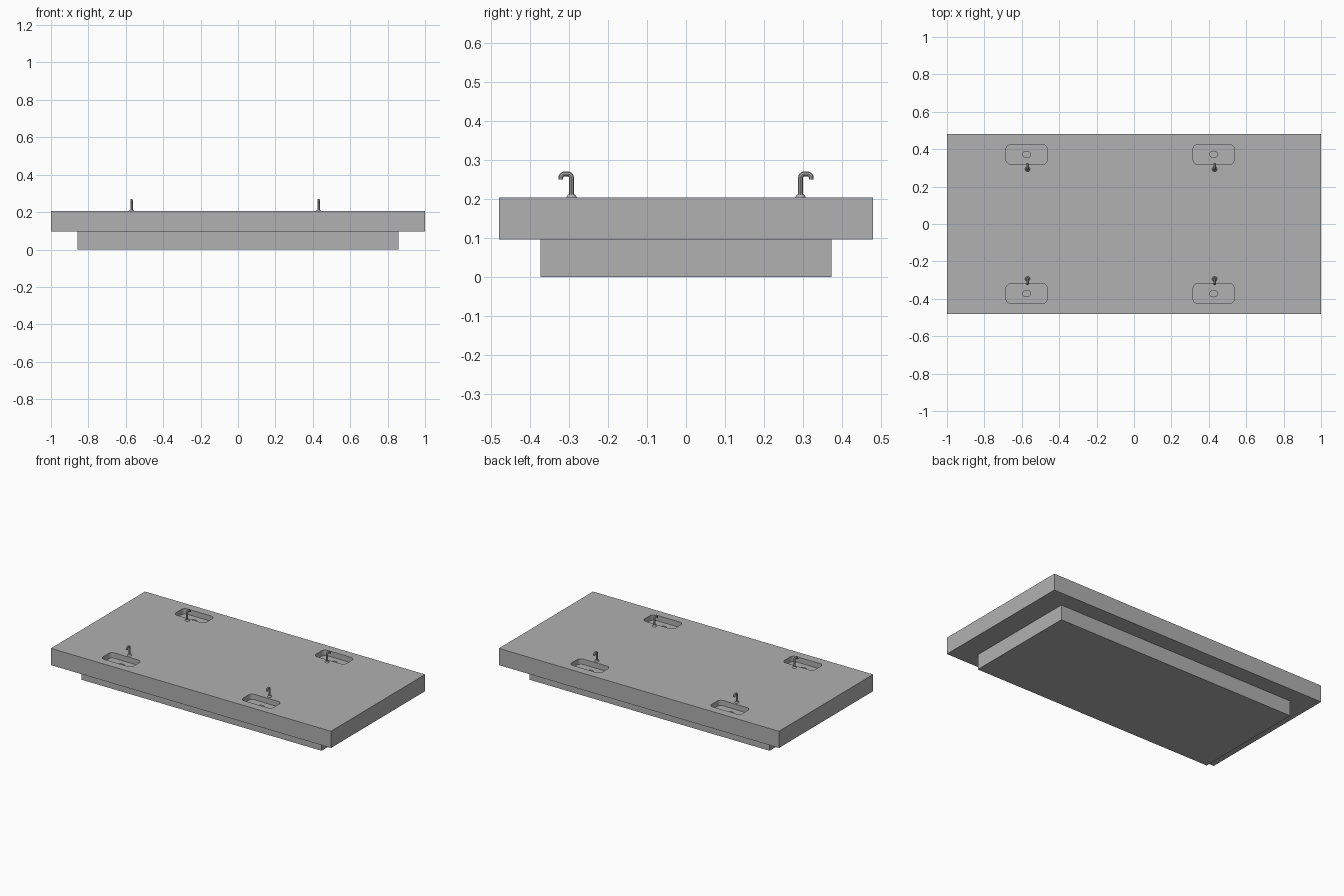
import bpy, bmesh, math
from mathutils import Matrix

if "Cube" in bpy.data.objects:
    bpy.data.objects.remove(bpy.data.objects["Cube"])

TOP, BASE = 0.205, 0.097
grey = bpy.data.materials.new("counter_grey")
grey.diffuse_color = (0.44, 0.44, 0.44, 1)
grey.use_nodes = True
grey.node_tree.nodes["Principled BSDF"].inputs["Base Color"].default_value = grey.diffuse_color


def add_object(name, bm):
    bmesh.ops.recalc_face_normals(bm, faces=bm.faces)
    me = bpy.data.meshes.new(name)
    bm.to_mesh(me)
    bm.free()
    me.materials.append(grey)
    ob = bpy.data.objects.new(name, me)
    bpy.context.collection.objects.link(ob)
    return ob


def activate(ob):
    bpy.ops.object.select_all(action='DESELECT')
    ob.select_set(True)
    bpy.context.view_layer.objects.active = ob


def smooth(ob):
    activate(ob)
    bpy.ops.object.shade_smooth_by_angle(angle=math.radians(35))


def box(name, sx, sy, z0, z1):
    bm = bmesh.new()
    m = Matrix.Translation((0, 0, (z0 + z1) / 2)) @ Matrix.Diagonal((sx, sy, z1 - z0, 1))
    bmesh.ops.create_cube(bm, size=1, matrix=m)
    return add_object(name, bm)


def prism(name, outline, z0, z1):
    bm = bmesh.new()
    face = bm.faces.new([bm.verts.new((x, y, z0)) for x, y in outline])
    ext = bmesh.ops.extrude_face_region(bm, geom=[face])
    for v in ext["geom"]:
        if isinstance(v, bmesh.types.BMVert):
            v.co.z = z1
    return add_object(name, bm)


def rounded_rect(cx, cy, hx, hy, r, n=6):
    pts = []
    for q, (sx, sy) in enumerate([(1, 1), (-1, 1), (-1, -1), (1, -1)]):
        for i in range(n + 1):
            a = math.pi / 2 * (q + i / n)
            pts.append((cx + sx * (hx - r) + r * math.cos(a),
                        cy + sy * (hy - r) + r * math.sin(a)))
    return pts


def ellipse(cx, cy, rx, ry, n=24):
    return [(cx + rx * math.cos(2 * math.pi * i / n),
             cy + ry * math.sin(2 * math.pi * i / n)) for i in range(n)]


def cut(target, cutter):
    cutter.hide_render = True
    mod = target.modifiers.new("cut", 'BOOLEAN')
    mod.operation, mod.solver, mod.object = 'DIFFERENCE', 'EXACT', cutter
    activate(target)
    bpy.ops.object.modifier_apply(modifier=mod.name)
    bpy.data.objects.remove(cutter)


def faucet(name, x, s):
    # gooseneck pipe with two rounded bends
    y0, y1, zt, r = 0.2935, 0.321, 0.265, 0.010
    path = [(y0, TOP)]
    for cy, start in ((y0 + r, 180), (y1 - r, 90)):
        for i in range(6):
            a = math.radians(start - 18 * i)
            path.append((cy + r * math.cos(a), zt - r + r * math.sin(a)))
    path.append((y1, 0.251))
    cu = bpy.data.curves.new(name, 'CURVE')
    cu.dimensions = '3D'
    cu.bevel_depth, cu.bevel_resolution, cu.use_fill_caps = 0.0065, 3, True
    sp = cu.splines.new('POLY')
    sp.points.add(len(path) - 1)
    for p, (y, z) in zip(sp.points, path):
        p.co = (x, s * y, z, 1)
    cu.materials.append(grey)
    ob = bpy.data.objects.new(name, cu)
    bpy.context.collection.objects.link(ob)
    activate(ob)
    bpy.ops.object.convert(target='MESH')
    smooth(bpy.context.view_layer.objects.active)
    # collar at the foot
    bm = bmesh.new()
    bmesh.ops.create_cone(bm, cap_ends=True, segments=20, radius1=0.0135, radius2=0.009,
                          depth=0.007, matrix=Matrix.Translation((x, s * y0, TOP + 0.0035)))
    smooth(add_object(name + "_collar", bm))


# plinth and worktop
box("plinth", 1.716, 0.746, 0, BASE)
worktop = box("worktop", 2.0, 0.96, BASE, TOP)

# four basins with drains, each with a faucet
for side, x in (("left", -0.574), ("right", 0.426)):
    for end, s in (("front", -1), ("back", 1)):
        y = s * 0.372
        cut(worktop, prism("basin_cutter", rounded_rect(x, y, 0.11, 0.0535, 0.026),
                           TOP - 0.035, TOP + 0.02))
        cut(worktop, prism("drain_cutter", ellipse(x, y, 0.022, 0.017),
                           TOP - 0.045, TOP + 0.01))
        faucet(f"faucet_{end}_{side}", x + 0.005, s)
smooth(worktop)
